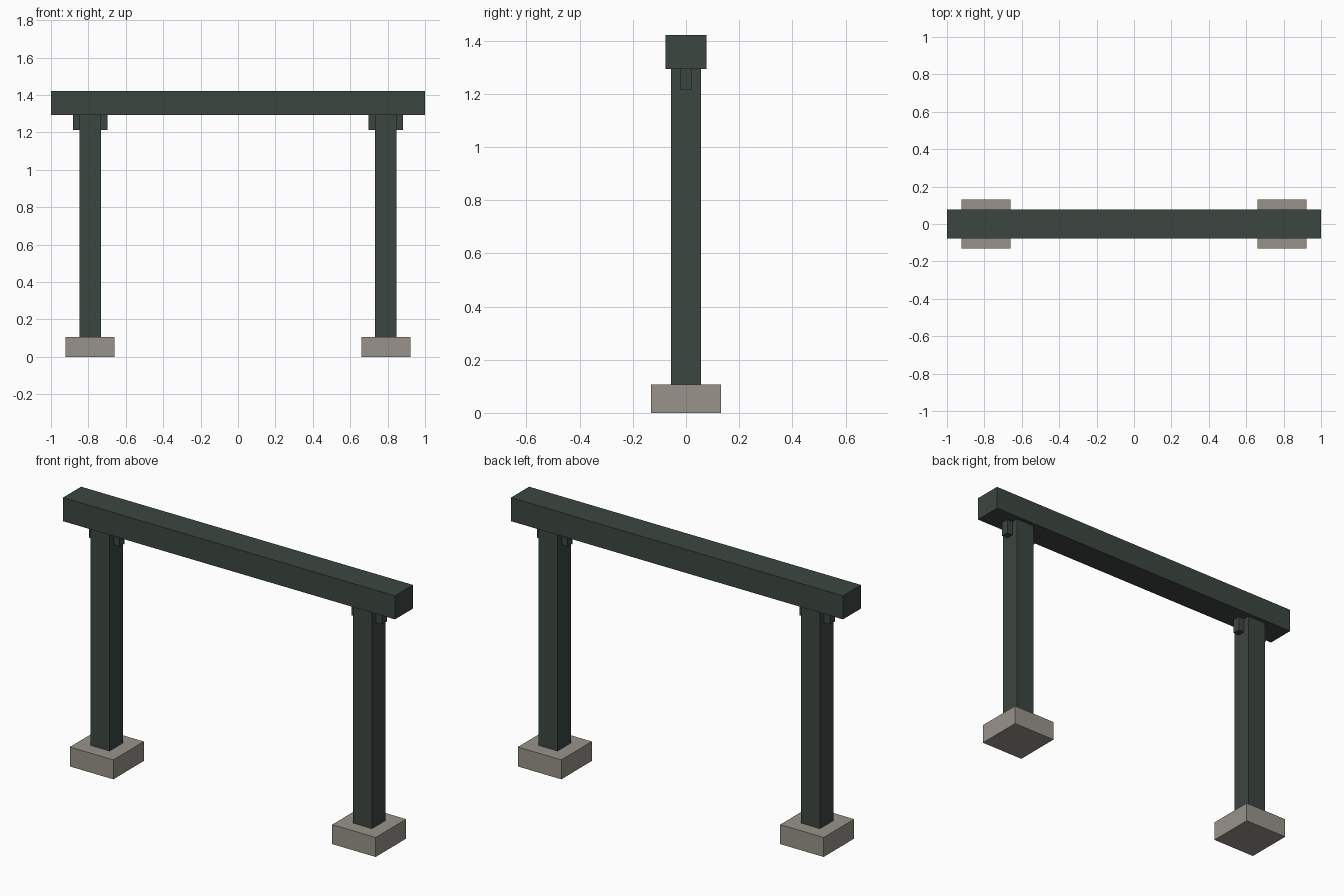
import bpy

if "Cube" in bpy.data.objects:
    bpy.data.objects.remove(bpy.data.objects["Cube"])


def material(name, rgb):
    m = bpy.data.materials.new(name)
    m.diffuse_color = (*rgb, 1.0)
    m.use_nodes = True
    m.node_tree.nodes["Principled BSDF"].inputs["Base Color"].default_value = m.diffuse_color
    return m


timber = material("dark green timber", (0.046, 0.061, 0.052))
stone = material("warm grey stone", (0.315, 0.295, 0.258))


def box(name, x, half_x, half_y, z0, z1, mat):
    """Box centred on y = 0, spanning z0 to z1."""
    bpy.ops.mesh.primitive_cube_add(size=2, location=(x, 0, (z0 + z1) / 2))
    ob = bpy.context.object
    ob.name = name
    ob.scale = (half_x, half_y, (z1 - z0) / 2)
    bpy.ops.object.transform_apply(location=False, rotation=False, scale=True)
    ob.data.materials.append(mat)
    return ob


FOOT_TOP, BEAM_BOTTOM, BEAM_TOP = 0.106, 1.294, 1.422

# Top beam
box("top_beam", 0, 1.0, 0.078, BEAM_BOTTOM, BEAM_TOP, timber)

# Footing, post and the two bracket pegs on each side
for side, sx in (("left", -1), ("right", 1)):
    x = 0.79 * sx
    box(side + "_footing", x, 0.131, 0.131, 0, FOOT_TOP, stone)
    box(side + "_post", x, 0.057, 0.057, FOOT_TOP, BEAM_BOTTOM, timber)
    for end, ex in (("outer", sx), ("inner", -sx)):
        box(f"{side}_{end}_bracket", x + ex * 0.0745, 0.0175, 0.021,
            1.214, BEAM_BOTTOM, timber)
